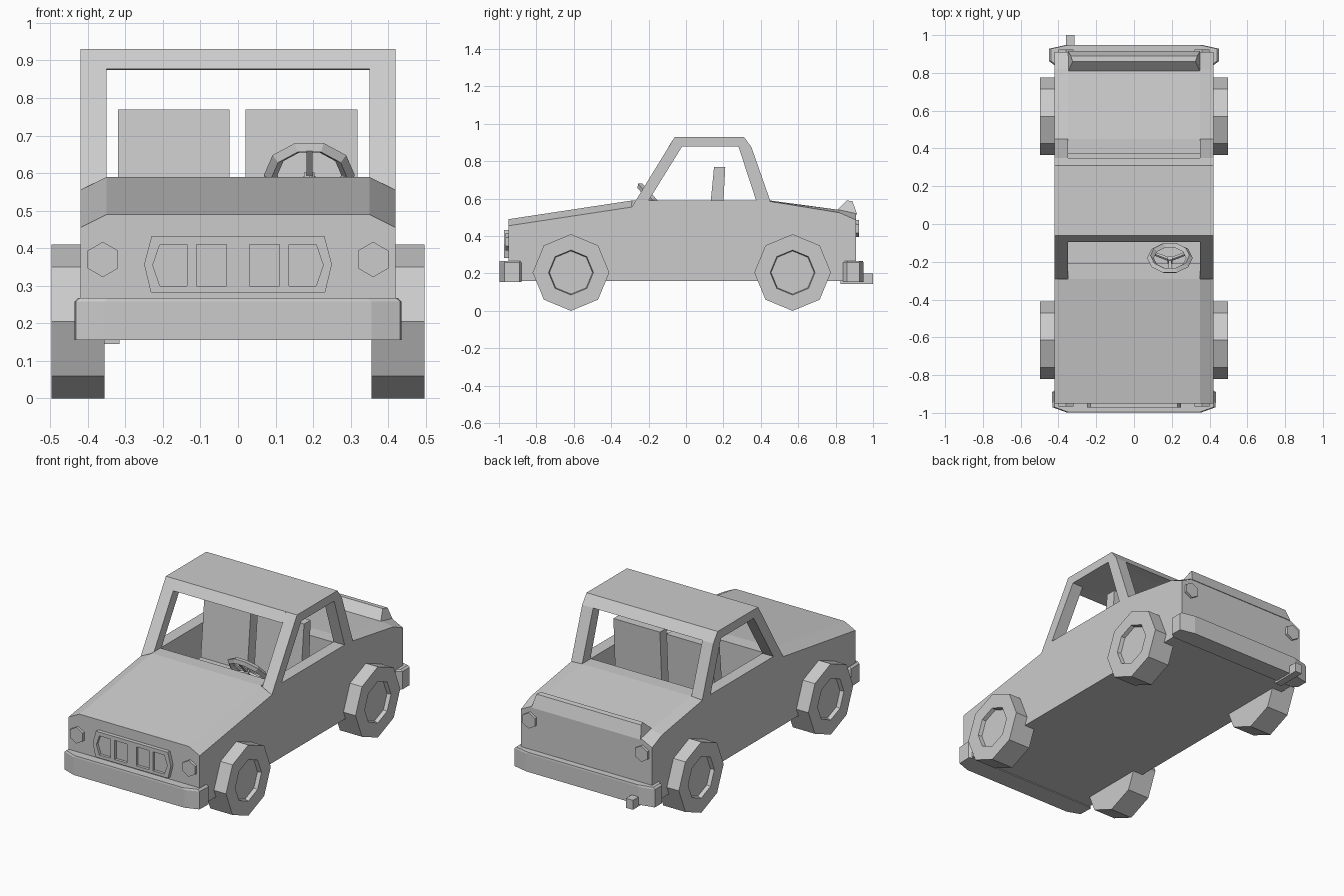
import bpy, bmesh, math
from mathutils import Matrix

if "Cube" in bpy.data.objects:
    bpy.data.objects.remove(bpy.data.objects["Cube"])


def finish(name, bm):
    bmesh.ops.recalc_face_normals(bm, faces=bm.faces)
    me = bpy.data.meshes.new(name)
    bm.to_mesh(me)
    bm.free()
    ob = bpy.data.objects.new(name, me)
    bpy.context.collection.objects.link(ob)
    return ob


def loft(name, rings):
    """Closed solid through rings of equal point count."""
    bm = bmesh.new()
    vs = [[bm.verts.new(p) for p in r] for r in rings]
    n = len(vs[0])
    for a, b in zip(vs, vs[1:]):
        for i in range(n):
            j = (i + 1) % n
            bm.faces.new((a[i], a[j], b[j], b[i]))
    bm.faces.new(vs[0])
    bm.faces.new(vs[-1])
    return finish(name, bm)


def along_x(name, yz, x0, x1):
    return loft(name, [[(x, y, z) for y, z in yz] for x in (x0, x1)])


def along_y(name, xz, y0, y1):
    return loft(name, [[(x, y, z) for x, z in xz] for y in (y0, y1)])


def box(name, x0, x1, y0, y1, z0, z1):
    return along_x(name, [(y0, z0), (y1, z0), (y1, z1), (y0, z1)], x0, x1)


def ngon(cx, cz, r, n, start=90):
    return [(cx + r * math.cos(math.radians(start + 360 * i / n)),
             cz + r * math.sin(math.radians(start + 360 * i / n))) for i in range(n)]


# Body ends: chamfered hood and rear deck
def section(y, side, top):
    return [(x, y, z) for x, z in ((-.42, .16), (.42, .16), (.42, side),
                                   (.35, top), (-.35, top), (-.42, side))]


loft("hood_body", [section(-.95, .455, .49), section(-.29, .555, .59)])
loft("rear_body", [section(.45, .585, .59), section(.82, .525, .54), section(.91, .485, .52)])

# Cabin tub: floor, dashboard, rear shelf
box("cabin_floor", -.36, .36, -.29, .45, .16, .3)
box("dashboard", -.35, .35, -.29, -.21, .3, .59)
box("rear_shelf", -.35, .35, .37, .45, .3, .59)

# Door sides and pillar frames, both sides
for s, side in ((-1, "left"), (1, "right")):
    along_x(f"{side}_door", [(-.29, .16), (.45, .16), (.45, .59), (-.265, .59), (-.29, .555)],
            s * .35, s * .42)
    along_x(f"{side}_pillar_frame",
            [(-.29, .555), (-.06, .93), (.31, .93), (.35, .875), (.45, .59), (.375, .59),
             (.28, .88), (-.02, .88), (-.2, .59), (-.2, .57)], s * .35, s * .42)

# Roof slab
along_x("roof", [(-.06, .93), (.31, .93), (.35, .875), (.28, .88), (-.02, .88), (-.094, .877)],
        -.35, .35)

# Seats
for x0, side in ((-.32, "left"), (.02, "right")):
    along_x(f"{side}_seat_back", [(.105, .3), (.185, .3), (.21, .77), (.15, .77)], x0, x0 + .298)
    box(f"{side}_seat_cushion", x0, x0 + .298, -.07, .13, .3, .42)

# Rear spoiler lip, tapered towards its top
loft("spoiler", [[(-.35, .805, .535), (.35, .805, .535), (.35, .915, .515), (-.35, .915, .515)],
                 [(-.325, .86, .59), (.325, .86, .59), (.335, .89, .587), (-.335, .89, .587)]])


# Bumpers with a sloped upper edge
def bumper(name, half):
    plan = half + [(-x, y) for x, y in reversed(half)]
    cy = sum(y for x, y in half) / len(half)
    ring = lambda z, k: [(x * k, cy + (y - cy) * k, z) for x, y in plan]
    loft(name, [ring(.155, 1), ring(.258, 1), ring(.268, .975)])


bumper("front_bumper", [(.42, -.88), (.435, -.89), (.432, -.97), (.355, -.998)])
bumper("rear_bumper", [(.42, .84), (.45, .862), (.45, .928), (.36, .948)])
box("exhaust_pipe", -.36, -.316, .825, 1.0, .145, .2)

# Head and tail lights
for s, side in ((-1, "left"), (1, "right")):
    along_y(f"{side}_headlight", ngon(s * .36, .37, .047, 6), -.965, -.94)
    along_y(f"{side}_taillight", ngon(s * .36, .44, .046, 6), .9, .925)

# Grille plate with four recessed slots
grille = along_y("grille", [(-.25, .357), (-.23, .432), (.23, .432), (.25, .357),
                            (.232, .282), (-.232, .282)], -.972, -.94)
slots = [[(-.11, .3), (-.03, .3), (-.03, .41), (-.11, .41)],
         [(-.136, .3), (-.208, .3), (-.227, .355), (-.208, .41), (-.136, .41)]]
for pts in slots + [[(-x, z) for x, z in p] for p in slots]:
    cutter = along_y("slot_cutter", pts, -1.0, -.956)
    cutter.hide_render = True
    mod = grille.modifiers.new("slot", 'BOOLEAN')
    mod.operation = 'DIFFERENCE'
    mod.object = cutter
    bpy.context.view_layer.objects.active = grille
    bpy.ops.object.modifier_apply(modifier=mod.name)
    bpy.data.objects.remove(cutter)

# Eight-sided wheels with recessed hubs
for y, end in ((-.615, "front"), (.57, "rear")):
    for s, side in ((-1, "left"), (1, "right")):
        steps = [(.355, .205), (.497, .205), (.497, .12), (.475, .115)]
        loft(f"{end}_{side}_wheel",
             [[(s * x, py, pz) for py, pz in ngon(y, .205, r, 8)] for x, r in steps])

# Steering wheel: ten-sided rim, three spokes and a column
tilt = Matrix.Translation((.19, -.18, .595)) @ Matrix.Rotation(math.radians(-48), 4, 'X')
bpy.ops.mesh.primitive_torus_add(major_segments=10, minor_segments=4,
                                 major_radius=.103, minor_radius=.018)
rim = bpy.context.object
rim.name = "steering_rim"
rim.data.transform(tilt)
for i, a in enumerate((30, 150, 270)):
    spoke = box(f"steering_spoke_{i + 1}", 0, .1, -.008, .008, -.018, -.006)
    spoke.data.transform(tilt @ Matrix.Rotation(math.radians(a), 4, 'Z'))
column = loft("steering_column", [[(x, y, z) for x, y in ngon(0, 0, .016, 6)] for z in (-.12, 0)])
column.data.transform(tilt)
